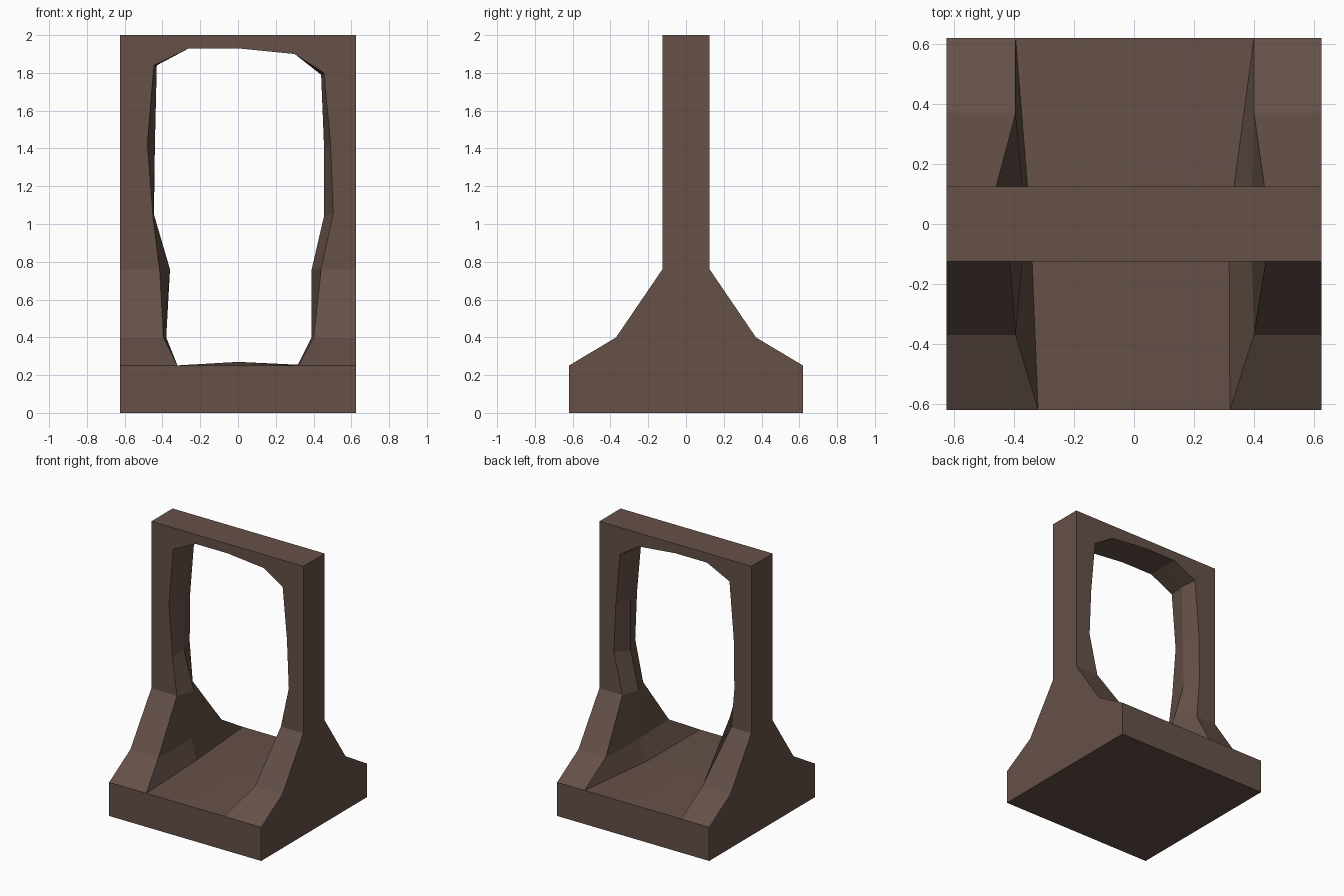
import bpy, bmesh

if "Cube" in bpy.data.objects:
    bpy.data.objects.remove(bpy.data.objects["Cube"])

W = 0.625
# half side profile (distance from centre, height), from base to top
PROFILE = [(0.62, 0), (0.62, 0.25), (0.37, 0.40), (0.125, 0.76), (0.125, 2.0)]

# opening outlines (x, z): lower-left, up, across the arch, down the right, sill centre
UPPER = [(-0.45, 1.04), (-0.48, 1.42), (-0.445, 1.84), (-0.26, 1.93), (0, 1.93),
         (0.30, 1.90), (0.455, 1.80), (0.49, 1.42), (0.505, 1.06)]
FRONT = [(-0.32, 0.25), (-0.395, 0.40), (-0.415, 0.76)] + UPPER + \
        [(0.44, 0.76), (0.40, 0.40), (0.32, 0.25), (0, 0.25)]
BACK = [(-0.395, 0.25), (-0.395, 0.40), (-0.46, 0.76), (-0.485, 1.05)] + UPPER[1:] + \
       [(0.435, 0.76), (0.40, 0.40), (0.40, 0.25), (0, 0.25)]
MID = [(-0.345, 0.25), (-0.38, 0.40), (-0.36, 0.76),
       (-0.445, 1.05), (-0.44, 1.42), (-0.43, 1.84), (-0.26, 1.93), (0, 1.93),
       (0.30, 1.90), (0.44, 1.79), (0.455, 1.42), (0.455, 1.04),
       (0.39, 0.76), (0.39, 0.40), (0.317, 0.255), (0, 0.27)]


def depth(z):
    """Distance of the outer face from the centre plane at an outline height."""
    return 0.62 if z < 0.3 else 0.37 if z < 0.5 else 0.125


bm = bmesh.new()
mid = [bm.verts.new((x, 0, z)) for x, z in MID]
sides = []

# front and back faces, and the walls of the opening
for s, outline in ((-1, FRONT), (1, BACK)):
    loop = [bm.verts.new((x, s * depth(z), z)) for x, z in outline]
    left = [bm.verts.new((-W, s * d, z)) for d, z in PROFILE]
    right = [bm.verts.new((W, s * d, z)) for d, z in PROFILE]
    sides.append((left, right))
    n = len(loop)
    for i in range(n):
        j = (i + 1) % n
        bm.faces.new((loop[i], loop[j], mid[j], mid[i]))
    # sloping buttresses beside the opening
    for i in range(2):
        bm.faces.new((left[i + 1], left[i + 2], loop[i + 1], loop[i]))
        bm.faces.new((right[i + 1], right[i + 2], loop[13 - i], loop[14 - i]))
    # upright frame: posts and lintel
    bm.faces.new([left[3]] + loop[2:13] + [right[3], right[4], left[4]])
    # base edge
    bm.faces.new((left[0], left[1], loop[0], loop[15], loop[14], right[1], right[0]))

# outer ends, top and underside
(fl, fr), (bl, br) = sides
bm.faces.new(fl + bl[::-1])
bm.faces.new(fr + br[::-1])
bm.faces.new((fl[4], fr[4], br[4], bl[4]))
bm.faces.new((fl[0], fr[0], br[0], bl[0]))
bmesh.ops.recalc_face_normals(bm, faces=bm.faces[:])

mesh = bpy.data.meshes.new("arched_doorway")
bm.to_mesh(mesh)
bm.free()
obj = bpy.data.objects.new("arched_doorway", mesh)
bpy.context.collection.objects.link(obj)

mat = bpy.data.materials.new("brown_stone")
mat.diffuse_color = (0.13, 0.082, 0.064, 1)
mat.use_nodes = True
mat.node_tree.nodes["Principled BSDF"].inputs["Base Color"].default_value = mat.diffuse_color
mesh.materials.append(mat)
